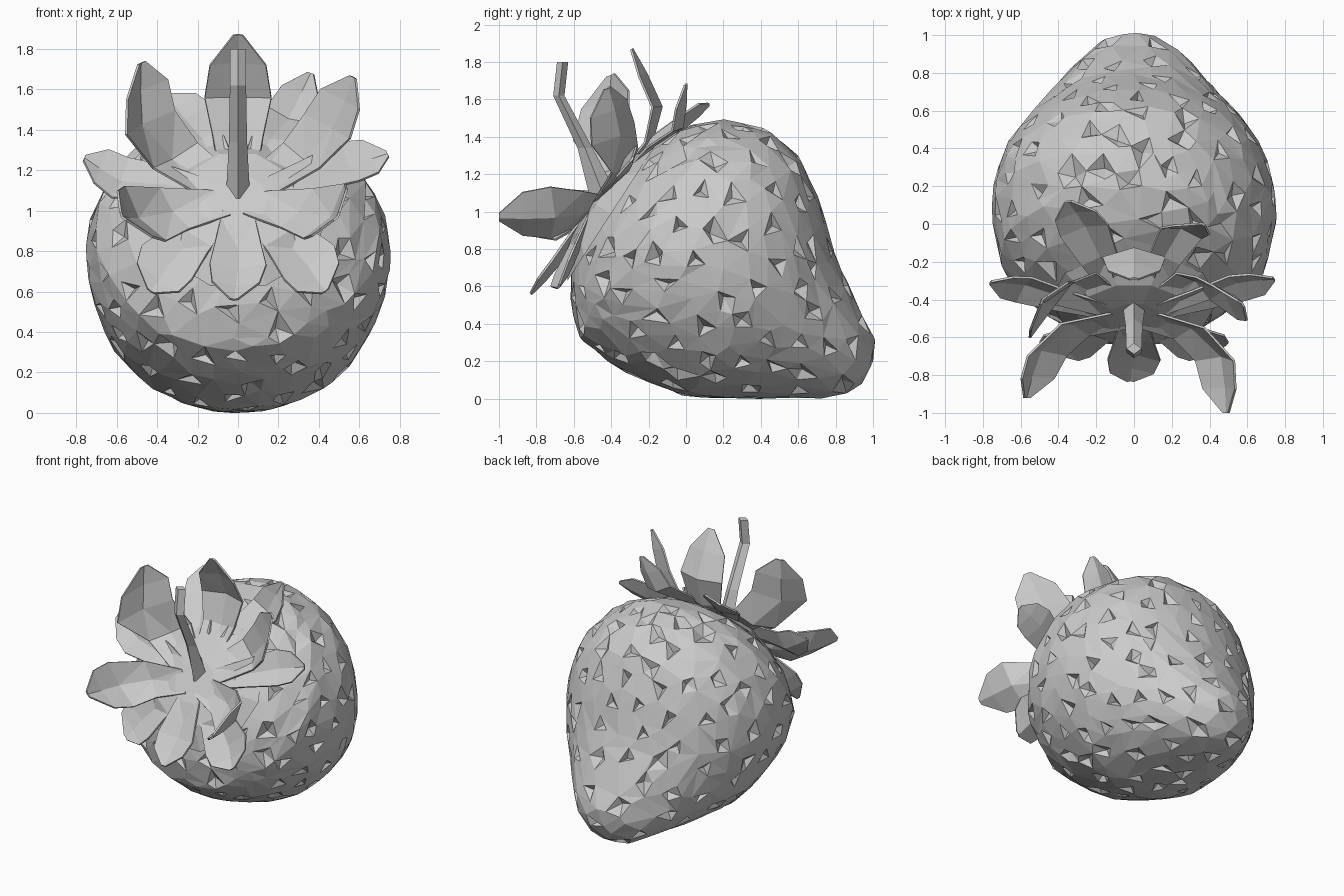
import bpy, bmesh, math, random
from mathutils import Vector

if "Cube" in bpy.data.objects:
    bpy.data.objects.remove(bpy.data.objects["Cube"])

random.seed(7)
AXIS = Vector((0, 0.84, -0.546)).normalized()   # from leaves to tip
UP = Vector((0, 0.546, 0.84)).normalized()
SIDE = Vector((1, 0, 0))


def finish(bm, name):
    bmesh.ops.recalc_face_normals(bm, faces=bm.faces)
    me = bpy.data.meshes.new(name)
    bm.to_mesh(me)
    bm.free()
    ob = bpy.data.objects.new(name, me)
    bpy.context.collection.objects.link(ob)
    return ob


# Fruit profile: position along axis, centre offset along UP, radius, sideways stretch
PROFILE = [(-0.965, 0.61, 0, 1), (-0.935, 0.61, 0.29, 1), (-0.80, 0.655, 0.56, 1),
           (-0.65, 0.66, 0.70, 1), (-0.40, 0.69, 0.755, 1), (-0.19, 0.69, 0.722, 1.02),
           (0.0, 0.65, 0.642, 1.06), (0.26, 0.62, 0.452, 1.17), (0.58, 0.628, 0.245, 1.25),
           (0.68, 0.63, 0.18, 1.15), (0.735, 0.625, 0.085, 1.1), (0.75, 0.625, 0, 1)]
LENGTH = [0]
for p, q in zip(PROFILE, PROFILE[1:]):
    LENGTH.append(LENGTH[-1] + math.hypot(q[0] - p[0], q[2] - p[2]))


def on_profile(t):
    s = t * LENGTH[-1]
    for i in range(len(PROFILE) - 1):
        if s <= LENGTH[i + 1] or i == len(PROFILE) - 2:
            f = (s - LENGTH[i]) / (LENGTH[i + 1] - LENGTH[i])
            return [u + (v - u) * f for u, v in zip(PROFILE[i], PROFILE[i + 1])]


# Fruit: jittered icosphere wrapped onto the profile
bm = bmesh.new()
bmesh.ops.create_icosphere(bm, subdivisions=5, radius=1)
for v in bm.verts:
    d = (v.co + Vector([random.uniform(-0.02, 0.02) for _ in range(3)])).normalized()
    a, c, r, k = on_profile(math.acos(max(-1, min(1, d.z))) / math.pi)
    r += random.uniform(-0.006, 0.004) * (r > 0.1)
    phi = math.atan2(d.y, d.x)
    v.co = AXIS * a + UP * (c + r * math.sin(phi)) + SIDE * r * k * math.cos(phi)
    v.co.z = max(v.co.z, 0)
bm.normal_update()

# Seed pits: scattered vertices sunk inward
spots = []
verts = list(bm.verts)
random.shuffle(verts)
for v in verts:
    if v.co.dot(AXIS) > -0.85 and all((v.co - s).length > 0.16 for s in spots):
        spots.append(v.co.copy())
        v.co -= v.normal * random.uniform(0.03, 0.05)
fruit = finish(bm, "strawberry_fruit")

# Coarse irregular facets
mod = fruit.modifiers.new("facets", "DECIMATE")
mod.ratio = 0.27

# Calyx cap: shallow faceted dome hugging the top of the fruit
bm = bmesh.new()
rings = [[AXIS * a + UP * (0.61 + r * math.sin(i * math.pi / 5)) + SIDE * r * math.cos(i * math.pi / 5)
          for i in range(10)] for a, r in [(-0.995, 0.15), (-0.97, 0.3), (-0.875, 0.45)]]
vr = [[bm.verts.new(p) for p in ring] for ring in rings]
bm.faces.new(vr[0])
for lo, hi in zip(vr, vr[1:]):
    for i in range(10):
        bm.faces.new((lo[i], lo[(i + 1) % 10], hi[(i + 1) % 10], hi[i]))
bmesh.ops.triangulate(bm, faces=bm.faces)
finish(bm, "calyx_cap")


# Leaf: folded strip along a short path, broad root, pointed tip
def leaf(name, width, *path, across=None):
    pts = [Vector(p) for p in path]
    pts.insert(3, pts[2].lerp(pts[3], 0.55))
    flat = (pts[-1] - pts[0]).cross(-AXIS).normalized()
    turned = Vector(across).normalized() if across else flat
    if turned.dot(flat) < 0:
        turned = -turned
    bm = bmesh.new()
    rows = []
    for i, p in enumerate(pts):
        side = flat.lerp(turned, min(1, i / 2)).normalized()   # leaf twists away from the cap
        tan = (pts[min(i + 1, 4)] - pts[max(i - 1, 0)]).normalized()
        w = width * (0.25, 0.38, 0.5, 0.42, 0.07)[i]
        cup = side.cross(tan).normalized() * w * 0.3
        if cup.dot(AXIS) > 0:
            cup = -cup
        rows.append([bm.verts.new(q) for q in (p - side * w + cup * 0.6, p - cup * 0.4, p + side * w + cup * 0.6)])
    for lo, hi in zip(rows, rows[1:]):
        for j in (0, 1):
            bm.faces.new((lo[j], lo[j + 1], hi[j + 1], hi[j]))
    bmesh.ops.triangulate(bm, faces=bm.faces)
    ob = finish(bm, name)
    mod = ob.modifiers.new("thickness", "SOLIDIFY")
    mod.thickness = 0.012
    mod.offset = 0


leaf("leaf_top", 0.33, (0, -0.4, 1.12), (0, -0.2, 1.36), (0, -0.15, 1.56), (0, -0.29, 1.87))
leaf("leaf_top_right", 0.24, (0.05, -0.4, 1.13), (0.16, -0.18, 1.36), (0.25, -0.03, 1.46), (0.36, 0.0, 1.68))
leaf("leaf_top_left", 0.28, (-0.05, -0.4, 1.13), (-0.18, -0.18, 1.36), (-0.26, -0.02, 1.46), (-0.35, 0.12, 1.57))
leaf("leaf_upper_right", 0.34, (0.08, -0.44, 1.1), (0.32, -0.31, 1.26), (0.46, -0.37, 1.41), (0.57, -0.42, 1.66),
     across=(0.65, -0.65, -0.35))
leaf("leaf_upper_left", 0.40, (-0.08, -0.44, 1.1), (-0.32, -0.32, 1.26), (-0.46, -0.43, 1.43), (-0.48, -0.40, 1.73),
     across=(-0.6, -0.75, -0.3))
leaf("leaf_side_right", 0.25, (0.08, -0.47, 1.07), (0.34, -0.39, 1.16), (0.55, -0.32, 1.23), (0.74, -0.29, 1.28))
leaf("leaf_side_left", 0.25, (-0.08, -0.47, 1.07), (-0.35, -0.4, 1.13), (-0.58, -0.33, 1.15), (-0.76, -0.31, 1.26))
leaf("leaf_front_right", 0.34, (0.08, -0.5, 1.03), (0.3, -0.56, 1.0), (0.45, -0.71, 0.98), (0.49, -1.0, 0.97),
     across=(-0.6, 0, -0.8))
leaf("leaf_front_left", 0.34, (-0.08, -0.5, 1.03), (-0.32, -0.54, 1.0), (-0.48, -0.68, 0.97), (-0.57, -0.92, 0.97),
     across=(-0.6, 0, 0.8))
leaf("leaf_bottom", 0.28, (0, -0.5, 1.02), (0, -0.61, 0.86), (0, -0.70, 0.72), (-0.02, -0.83, 0.56))
for s, n in ((1, "right"), (-1, "left")):
    leaf("leaf_bottom_" + n, 0.32, (0.06 * s, -0.5, 1.02), (0.24 * s, -0.57, 0.85),
         (0.35 * s, -0.62, 0.73), (0.43 * s, -0.68, 0.6))

# Stem: square tapered stalk bending upward
bm = bmesh.new()
rows = []
for y, z, w, d in [(-0.43, 1.06, 0.06, 0.08), (-0.54, 1.34, 0.045, 0.04), (-0.68, 1.62, 0.04, 0.03), (-0.66, 1.8, 0.04, 0.03)]:
    rows.append([bm.verts.new((x, y + e, z)) for x, e in ((-w, 0), (0, -d), (w, 0), (0, d))])
for lo, hi in zip(rows, rows[1:]):
    for i in range(4):
        bm.faces.new((lo[i], lo[(i + 1) % 4], hi[(i + 1) % 4], hi[i]))
bm.faces.new(rows[0])
bm.faces.new(rows[-1])
finish(bm, "stem")
